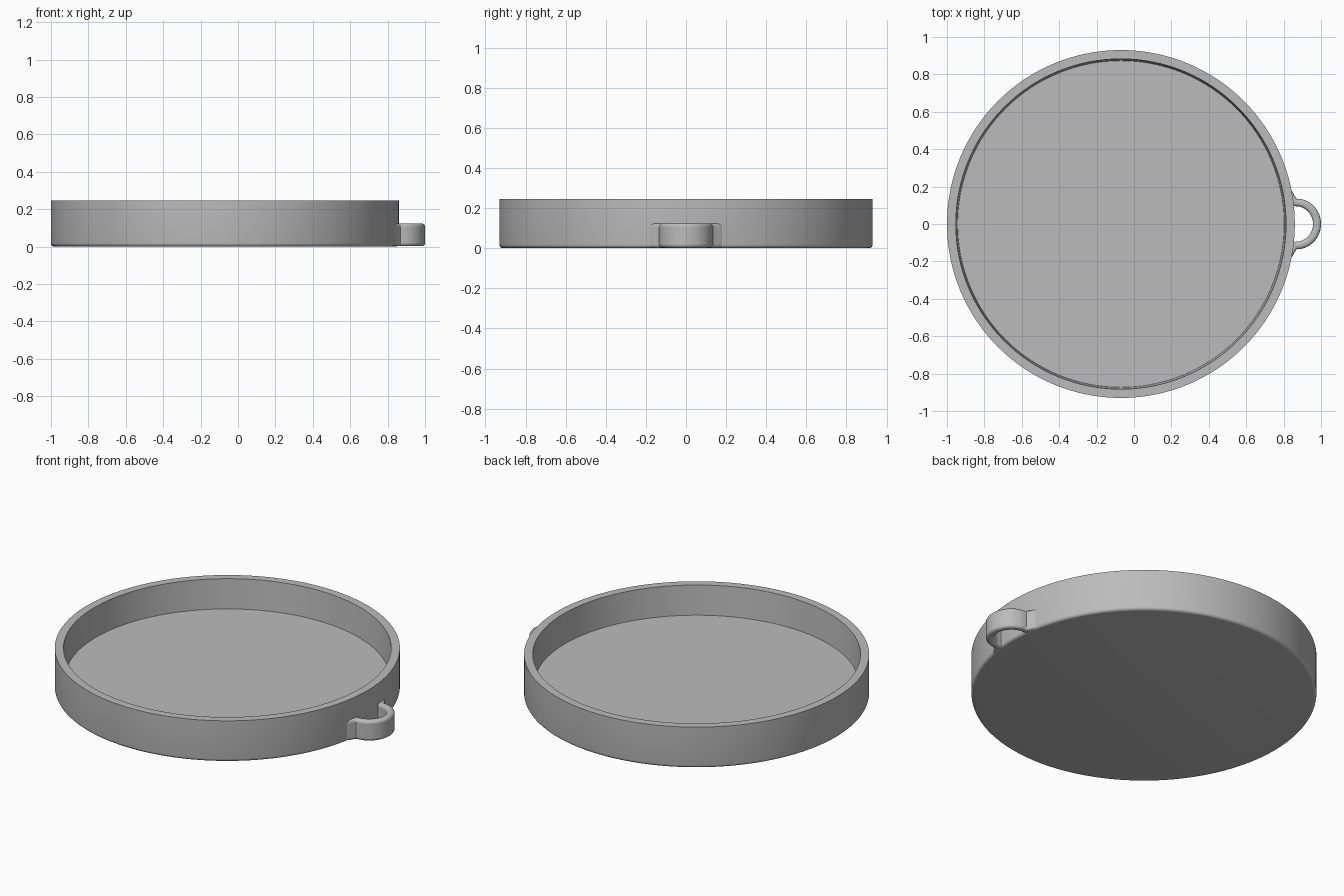
import bpy, bmesh, math

if "Cube" in bpy.data.objects:
    bpy.data.objects.remove(bpy.data.objects["Cube"], do_unlink=True)

CENTRE_X = -0.07
SEGMENTS = 128

grey = bpy.data.materials.new("plain grey")
grey.use_nodes = True
grey.diffuse_color = (0.5, 0.5, 0.5, 1)
grey.node_tree.nodes["Principled BSDF"].inputs["Base Color"].default_value = (0.5, 0.5, 0.5, 1)


def finish(name, bm):
    bmesh.ops.recalc_face_normals(bm, faces=bm.faces)
    mesh = bpy.data.meshes.new(name)
    bm.to_mesh(mesh)
    bm.free()
    obj = bpy.data.objects.new(name, mesh)
    bpy.context.collection.objects.link(obj)
    mesh.materials.append(grey)
    return obj


def smooth(obj):
    bpy.ops.object.select_all(action="DESELECT")
    obj.select_set(True)
    bpy.context.view_layer.objects.active = obj
    bpy.ops.object.shade_smooth_by_angle(angle=math.radians(35))


# Shallow round tray: rounded lower edge, flat rim, slightly drafted inner wall
fillet = 0.018
profile = [(0.93 - fillet + fillet * math.sin(a), fillet - fillet * math.cos(a))
           for a in (math.pi / 2 * i / 5 for i in range(6))]
profile += [(0.93, 0.245), (0.883, 0.245), (0.873, 0.07)]

bm = bmesh.new()
rings = []
for radius, z in profile:
    rings.append([bm.verts.new((CENTRE_X + radius * math.cos(math.tau * i / SEGMENTS),
                                radius * math.sin(math.tau * i / SEGMENTS), z))
                  for i in range(SEGMENTS)])
for low, high in zip(rings, rings[1:]):
    for i in range(SEGMENTS):
        j = (i + 1) % SEGMENTS
        bm.faces.new((low[i], low[j], high[j], high[i]))
bm.faces.new(rings[0])
bm.faces.new(rings[-1])
smooth(finish("tray", bm))

# Side loop: half ring whose feet flare into the tray wall
foot = [((0.825, 0.2), (0.825, 0.085)), ((0.848, 0.172), (0.84, 0.09)),
        ((0.857, 0.153), (0.85, 0.094)), ((0.866, 0.141), (0.86, 0.095))]
arc = []
for i in range(33):
    a = math.pi / 2 - math.pi * i / 32
    arc.append(((0.87 + 0.13 * math.cos(a), 0.135 * math.sin(a)),
                (0.865 + 0.092 * math.cos(a), 0.095 * math.sin(a))))
mirrored = [tuple((x, -y) for x, y in pair) for pair in reversed(foot)]
stations = foot + arc + mirrored

bm = bmesh.new()
pairs = [[bm.verts.new((x, y, 0.002)) for x, y in pair] for pair in stations]
for a, b in zip(pairs, pairs[1:]):
    bm.faces.new((a[0], a[1], b[1], b[0]))
top = bmesh.ops.extrude_face_region(bm, geom=bm.faces[:])["geom"]
bmesh.ops.translate(bm, vec=(0, 0, 0.121),
                    verts=[v for v in top if isinstance(v, bmesh.types.BMVert)])
loop = finish("side_loop", bm)
bevel = loop.modifiers.new("rounded edges", "BEVEL")
bevel.width = 0.016
bevel.segments = 4
bevel.limit_method = "ANGLE"
bevel.angle_limit = math.radians(60)
smooth(loop)
